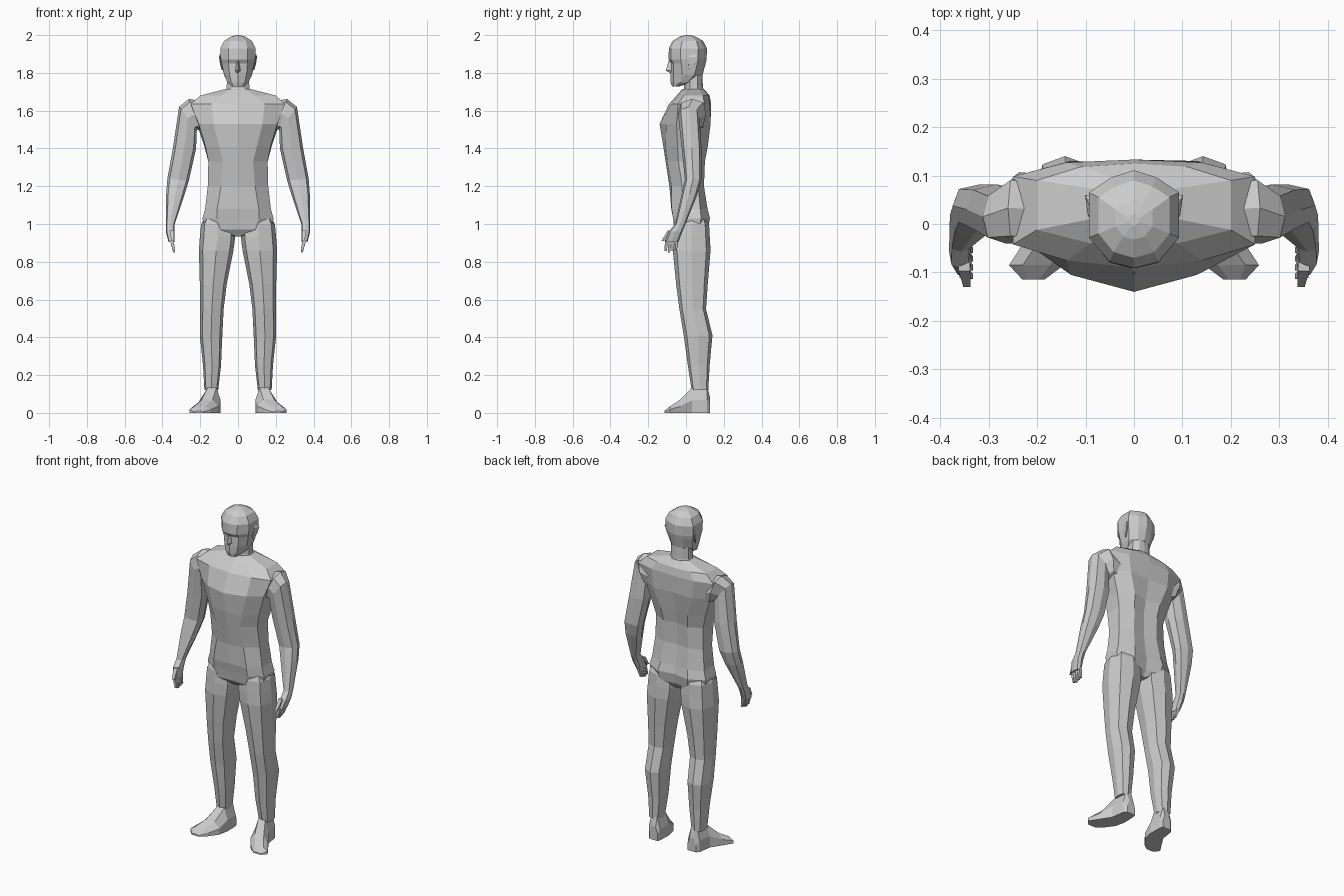
import bpy, bmesh, math

skin = bpy.data.materials.new("plain grey")
skin.diffuse_color = (0.6, 0.6, 0.6, 1)


def loft(name, rings, mirror=False):
    """Skin a list of equal-length point rings, cap both ends."""
    bm = bmesh.new()
    loops = [[bm.verts.new(p) for p in r] for r in rings]
    n = len(loops[0])
    for a, b in zip(loops, loops[1:]):
        for i in range(n):
            j = (i + 1) % n
            bm.faces.new((a[i], a[j], b[j], b[i]))
    bm.faces.new(loops[0][::-1])
    bm.faces.new(loops[-1])
    bmesh.ops.recalc_face_normals(bm, faces=bm.faces)
    me = bpy.data.meshes.new(name)
    bm.to_mesh(me)
    bm.free()
    me.materials.append(skin)
    ob = bpy.data.objects.new(name, me)
    bpy.context.collection.objects.link(ob)
    if mirror:
        ob.modifiers.new("mirror", 'MIRROR').use_mirror_merge = False
    return ob


def body_ring(z, front, back, *corners):
    """Symmetric ring: centre front y, centre back y, then x, y corners from front to back."""
    half = list(zip(corners[::2], corners[1::2]))
    pts = [(0, front)] + half + [(0, back)] + [(-x, y) for x, y in half[::-1]]
    return [(x, y, z) for x, y in pts]


def limb_ring(xi, zi, xo, zo, yc, ry):
    """Eight-point ring spanning an inner point to an outer point, with depth ry."""
    out = []
    for k in range(8):
        a = k * math.pi / 4
        c, s = math.cos(a), math.sin(a)
        if k % 2:  # squarer corners
            c, s = c * 1.1, s * 1.1
        t = (c + 1) / 2
        out.append((xi + (xo - xi) * t, yc + ry * s, zi + (zo - zi) * t))
    return out


# torso with hips, waist, chest and shoulder slope
loft("torso", [body_ring(*r) for r in [
    (.935, -.03, .075, .012, -.03, .02, 0, .02, .06, .012, .08),
    (.97, -.055, .10, .09, -.062, .178, -.01, .178, .07, .09, .115),
    (1.03, -.068, .11, .11, -.068, .188, -.02, .188, .08, .10, .127),
    (1.08, -.078, .10, .11, -.076, .174, -.02, .174, .075, .09, .114),
    (1.20, -.088, .083, .09, -.076, .16, -.02, .16, .065, .08, .095),
    (1.33, -.108, .085, .08, -.098, .157, -.04, .157, .06, .08, .10),
    (1.41, -.12, .10, .10, -.108, .172, -.045, .178, .07, .09, .115),
    (1.53, -.14, .125, .13, -.105, .208, -.05, .218, .08, .13, .13),
    (1.635, -.09, .133, .14, -.075, .25, -.042, .25, .098, .14, .127),
    (1.68, -.05, .125, .09, -.04, .2, -.012, .2, .09, .11, .118),
    (1.715, -.02, .095, .035, -.01, .065, .015, .065, .07, .035, .092)]])

# neck
loft("neck", [body_ring(*r) for r in [
    (1.67, -.03, .118, .045, -.02, .08, .02, .08, .07, .04, .11),
    (1.72, -.01, .09, .035, 0, .06, .02, .06, .06, .03, .085),
    (1.81, -.01, .085, .035, 0, .058, .02, .058, .06, .03, .082)]])

# head from chin to crown, with sunken eye line and brow
loft("head", [body_ring(*r) for r in [
    (1.728, -.074, -.035, .022, -.068, .034, -.055, .032, -.045, .02, -.038),
    (1.75, -.082, .03, .036, -.066, .056, -.03, .055, .01, .03, .025),
    (1.79, -.083, .088, .045, -.065, .073, -.02, .074, .045, .04, .08),
    (1.85, -.079, .104, .05, -.066, .086, -.025, .088, .06, .045, .092),
    (1.872, -.092, .109, .05, -.08, .091, -.028, .092, .063, .047, .096),
    (1.93, -.091, .111, .05, -.078, .093, -.028, .093, .065, .047, .096),
    (1.97, -.07, .09, .042, -.058, .073, -.02, .073, .055, .038, .078),
    (1.992, -.032, .05, .022, -.026, .038, -.005, .038, .03, .02, .043),
    (2.0, -.005, .022, .005, -.002, .01, .004, .01, .012, .005, .018)]])

# nose: triangular wedge
loft("nose", [[(-w, -.07, z), (0, y, z), (w, -.07, z)] for w, y, z in
              [(.014, -.085, 1.80), (.017, -.107, 1.812), (.007, -.09, 1.87)]])

# ears: slim plates leaning off the head
loft("ears", [[(.07, .015, z), (x, y0, z), (x + .006, y1, z), (.07, y1, z)]
              for z, x, y0, y1 in [(1.815, .08, .018, .03), (1.85, .09, .014, .05),
                                   (1.885, .095, .016, .06), (1.898, .09, .025, .05)]], True)

# arms from inside the shoulder to the palm
loft("arms", [limb_ring(*r) for r in [
    (.16, 1.48, .16, 1.645, .03, .07),
    (.215, 1.50, .26, 1.662, .033, .074),
    (.218, 1.50, .312, 1.62, .015, .055),
    (.222, 1.40, .345, 1.40, .03, .052),
    (.260, 1.23, .374, 1.24, .038, .044),
    (.285, 1.15, .38, 1.16, .018, .042),
    (.335, 1.0, .381, 1.0, -.03, .027),
    (.336, .96, .382, .96, -.055, .036),
    (.335, .905, .368, .905, -.076, .036)]], True)


def finger(name, base, tip, r):
    loft(name, [[(x + dx * w, y + dy * w, z) for dx, dy in
                 [(-1, -1), (1, -1), (1, 1), (-1, 1)]]
                for (x, y, z), w in [(base, r), (tip, r * .6)]], True)


# fingers and thumb
for i in range(4):
    y = -.102 + .018 * i
    finger(f"finger_{i + 1}", (.351, y, .915), (.338, y - .006, .85 + .006 * abs(i - 1)), .0095)
finger("thumb", (.35, -.085, .965), (.345, -.123, .91), .012)

# legs from hip to ankle: height, inner x, outer x, front y, back y
loft("legs", [limb_ring(xi, z, xo, z, (yf + yb) / 2, (yb - yf) / 2) for z, xi, xo, yf, yb in [
    (1.06, .04, .165, -.045, .095),
    (1.0, .025, .195, -.064, .122),
    (.93, .015, .202, -.068, .126),
    (.86, .024, .207, -.07, .13),
    (.68, .06, .202, -.052, .115),
    (.55, .076, .2, -.035, .106),
    (.41, .083, .202, -.012, .14),
    (.25, .09, .185, .01, .125),
    (.12, .105, .178, .03, .118)]], True)

# feet from heel to toe: y, inner x, outer x, top height
loft("feet", [[(xi, y, 0), (xi, y, h * .5), (xi + (xo - xi) * .25, y, h),
               (xo - (xo - xi) * .25, y, h), (xo, y, h * .5), (xo, y, 0)]
              for y, xi, xo, h in [(.128, .10, .155, .08), (.112, .095, .17, .14),
                                   (.032, .092, .182, .135), (-.03, .105, .222, .07),
                                   (-.085, .145, .258, .035), (-.115, .185, .23, .01)]], True)
